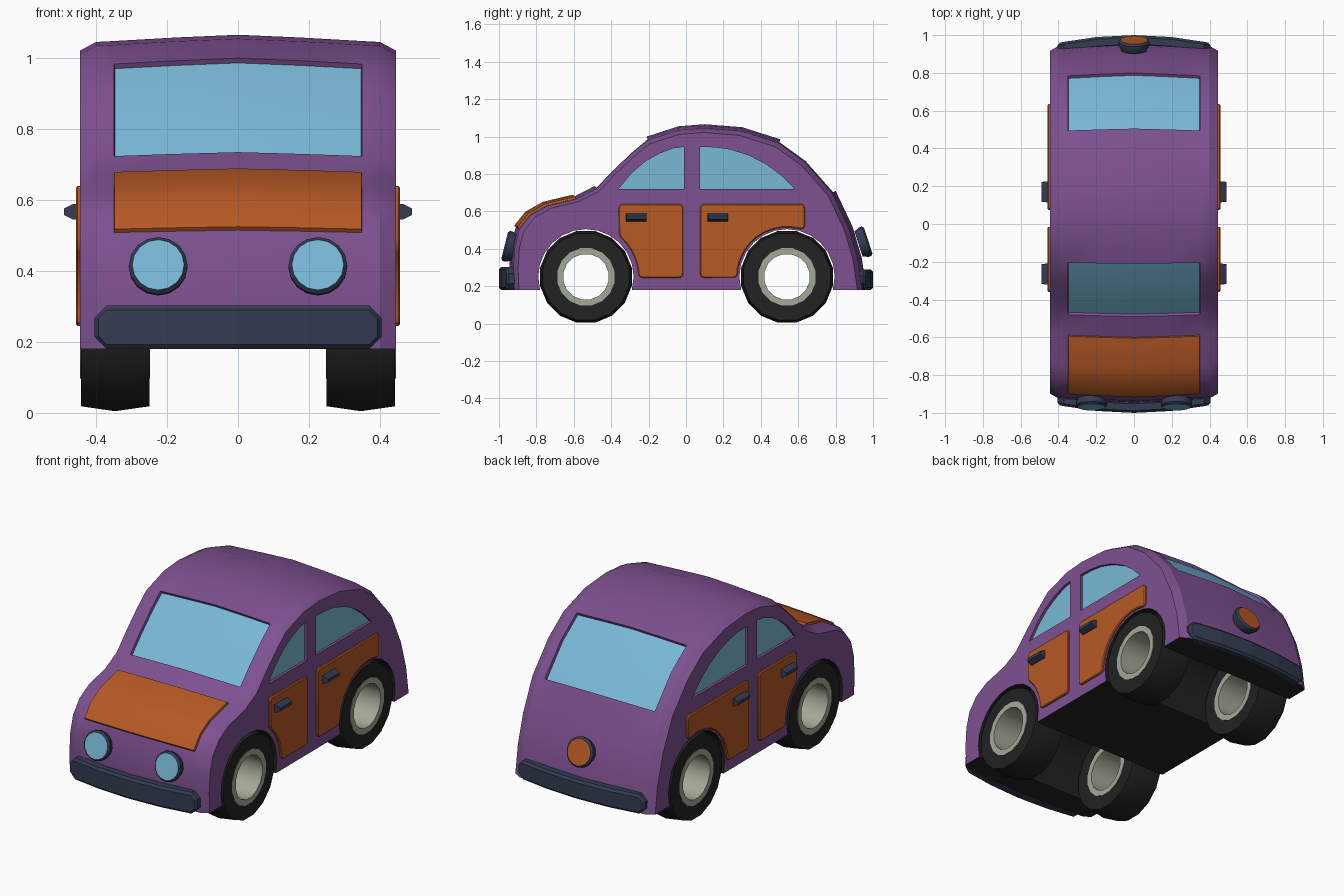
import bpy, bmesh
from math import cos, sin, pi, radians, hypot, sqrt
from mathutils import Matrix

if "Cube" in bpy.data.objects:
    bpy.data.objects.remove(bpy.data.objects["Cube"])


def material(name, rgb):
    m = bpy.data.materials.new(name)
    m.use_nodes = True
    m.diffuse_color = (*rgb, 1)
    m.node_tree.nodes["Principled BSDF"].inputs["Base Color"].default_value = (*rgb, 1)
    return m


PURPLE = material("purple paint", (0.21, 0.082, 0.285))
ORANGE = material("orange paint", (0.47, 0.1, 0.018))
GLASS = material("light blue glass", (0.19, 0.48, 0.68))
NAVY = material("dark navy trim", (0.034, 0.045, 0.084))
BLACK = material("black rubber", (0.016, 0.016, 0.016))
HUB = material("pale grey hub", (0.36, 0.40, 0.31))


def loft_mesh(loops, closed=False):
    """Skin a row of equal point loops; cap the ends or join them in a ring."""
    bm = bmesh.new()
    rows = [[bm.verts.new(p) for p in loop] for loop in loops]
    n = len(rows[0])
    pairs = list(zip(rows, rows[1:])) + ([(rows[-1], rows[0])] if closed else [])
    for a, b in pairs:
        for j in range(n):
            k = (j + 1) % n
            bm.faces.new((a[j], a[k], b[k], b[j]))
    if not closed:
        bm.faces.new(rows[0])
        bm.faces.new(rows[-1])
    bmesh.ops.recalc_face_normals(bm, faces=bm.faces)
    return bm


def finish(bm, name, mats, bevel=0):
    me = bpy.data.meshes.new(name)
    bm.to_mesh(me)
    bm.free()
    ob = bpy.data.objects.new(name, me)
    bpy.context.collection.objects.link(ob)
    for m in mats:
        me.materials.append(m)
    if bevel:
        mod = ob.modifiers.new("edge", "BEVEL")
        mod.width, mod.segments = bevel, 1
        mod.limit_method, mod.angle_limit = "ANGLE", radians(50)
    return ob


def smooth(ob):
    bpy.ops.object.select_all(action="DESELECT")
    ob.select_set(True)
    bpy.context.view_layer.objects.active = ob
    bpy.ops.object.shade_smooth_by_angle(angle=radians(25))


def prism(outline, x0, x1):
    return loft_mesh([[(x, y, z) for y, z in outline] for x in (x0, x1)])


def arc(cy, cz, r, a0, a1, n):
    angles = [radians(a0 + (a1 - a0) * i / n) for i in range(n + 1)]
    return [(cy + r * cos(a), cz + r * sin(a)) for a in angles]


# Body: side profile lofted across the width, wheel arches in its underside
AXLES = (-0.535, 0.54)
AXLE_Z, FLOOR, ARCH = 0.25, 0.18, 0.255
profile = [(-0.94, 0.18), (-0.945, 0.30), (-0.937, 0.42), (-0.91, 0.515), (-0.85, 0.59),
           (-0.76, 0.64), (-0.60, 0.678), (-0.49, 0.735), (-0.40, 0.83), (-0.30, 0.925),
           (-0.21, 1.0), (-0.04, 1.055), (0.10, 1.066), (0.30, 1.05), (0.505, 0.985),
           (0.65, 0.88), (0.80, 0.71), (0.89, 0.52), (0.94, 0.35), (0.965, 0.18)]
dip = -14.5
underside = []
for y in reversed(AXLES):
    half = sqrt(ARCH ** 2 - (AXLE_Z - FLOOR) ** 2)
    curve = arc(y, AXLE_Z, ARCH, dip, 180 - dip, 14)
    curve[0], curve[-1] = (y + half, FLOOR), (y - half, FLOOR)
    underside += curve
sections = [(0.445, 0.95), (0.40, 0.977), (0.35, 0.98), (0.18, 0.991)]
sections = [(-x, s) for x, s in sections] + [(0, 1)] + sections[::-1]
body_bm = loft_mesh([[(x, y * s, FLOOR + (z - FLOOR) * s) for y, z in profile]
                     + [(x, y, z) for y, z in underside] for x, s in sections])

hood, glass = [], ([], [])
for f in body_bm.faces:
    c = f.calc_center_median()
    if abs(f.normal.x) > 0.9:
        continue
    if c.z < FLOOR + 0.01 or min(hypot(c.y - y, c.z - AXLE_Z) for y in AXLES) < ARCH + 0.003:
        f.material_index = 3
    elif abs(c.x) < 0.35:
        if c.z > 0.5 and c.y < -0.59:
            hood.append(f)
        elif -0.5 < c.y < -0.2:
            glass[0].append(f)
        elif 0.5 < c.y < 0.8:
            glass[1].append(f)
# Raised hood panel, sunken front and rear windows
for faces, depth, index in ((hood, 0.012, 1), (glass[0], -0.015, 2), (glass[1], -0.015, 2)):
    rim = bmesh.ops.inset_region(body_bm, faces=faces, thickness=0.003, depth=depth,
                                 use_even_offset=True, use_boundary=True)["faces"]
    for f in faces + (rim if index == 1 else []):
        f.material_index = index
body = finish(body_bm, "body", [PURPLE, ORANGE, GLASS, BLACK])

# Side windows sunk into the body
front_window = [(-0.36, 0.72), (-0.01, 0.72), (-0.01, 0.945), (-0.07, 0.937), (-0.14, 0.91),
                (-0.22, 0.865), (-0.29, 0.805)]
rear_window = [(0.075, 0.72), (0.58, 0.72), (0.51, 0.79), (0.43, 0.85), (0.34, 0.897),
               (0.24, 0.93), (0.16, 0.942), (0.075, 0.945)]
bpy.context.view_layer.objects.active = body
for side in (-1, 1):
    for outline in (front_window, rear_window):
        cutter = finish(prism(outline, side * 0.43, side * 0.6), "window_cutter", [])
        cutter.hide_render = True
        mod = body.modifiers.new("window", "BOOLEAN")
        mod.operation, mod.solver, mod.object = "DIFFERENCE", "EXACT", cutter
        bpy.ops.object.modifier_apply(modifier=mod.name)
        bpy.data.objects.remove(cutter)
for p in body.data.polygons:
    if abs(p.normal.x) > 0.9 and 0.42 < abs(p.center.x) < 0.44:
        p.material_index = 2
smooth(body)

# Doors, curved around the wheels, with tapered handles
front_door = [(-0.015, 0.245), (-0.015, 0.64), (-0.36, 0.64)] \
    + arc(AXLES[0], AXLE_Z, 0.28, 51, -1, 7)
rear_door = [(0.635, 0.64), (0.075, 0.64), (0.075, 0.245)] \
    + arc(AXLES[1], AXLE_Z, 0.265, 181, 75, 10) + [(0.635, 0.502)]
for side, tag in ((-1, "right"), (1, "left")):
    for name, outline, hy in (("front", front_door, -0.265), ("rear", rear_door, 0.17)):
        bm = prism(outline, side * 0.44, side * 0.457)
        corners = [e for e in bm.edges if abs(e.verts[0].co.x - e.verts[1].co.x) > 0.01
                   and e.calc_face_angle() > radians(35)]
        bmesh.ops.bevel(bm, geom=corners, offset=0.022, segments=3, profile=0.5,
                        affect="EDGES")
        smooth(finish(bm, f"{tag}_{name}_door", [ORANGE], 0.005))
        loops = []
        for x, w, h in ((0.45, 0.055, 0.022), (0.465, 0.055, 0.022), (0.491, 0.053, 0.009)):
            loops.append([(side * x, hy + a * w, 0.567 + b * h)
                          for a, b in ((-1, -1), (1, -1), (1, 1), (-1, 1))])
        finish(loft_mesh(loops), f"{tag}_{name}_door_handle", [NAVY])


# Wheels: crowned tyres around open tubular hubs
def ring(name, section, y, mat, count=16):
    loops = []
    for i in range(count):
        a = 2 * pi * (i + 0.5) / count
        loops.append([(x, y + r * cos(a), AXLE_Z + r * sin(a)) for x, r in section])
    smooth(finish(loft_mesh(loops, closed=True), name, [mat]))


for side, tag in ((-1, "right"), (1, "left")):
    for y, name in zip(AXLES, ("front", "rear")):
        tyre = [(0.25, 0.15), (0.25, 0.236), (0.347, 0.25), (0.443, 0.236), (0.443, 0.15)]
        hub = [(0.248, 0.123), (0.248, 0.156), (0.445, 0.156), (0.445, 0.123)]
        ring(f"{tag}_{name}_tyre", [(side * x, r) for x, r in tyre], y, BLACK)
        ring(f"{tag}_{name}_hub", [(side * x, r) for x, r in hub], y, HUB)

# Bowed bumpers with clipped ends
for sign, name, top in ((-1, "front", 0.303), (1, "rear", 0.29)):
    loops = []
    for x in (-0.405, -0.37, -0.2, 0, 0.2, 0.37, 0.405):
        clip = 0.035 if abs(x) > 0.4 else 0
        out = 1.0 - 0.26 * x * x
        lo, hi = FLOOR + clip, top - clip
        loops.append([(x, sign * d, z) for d, z in
                      ((out - 0.06, lo), (out, lo), (out, hi), (out - 0.06, hi))])
    finish(loft_mesh(loops), f"{name}_bumper", [NAVY], 0.012)


# Round lights: navy rim with a coloured lens on the front cap
def light(name, x, y, z, lens, sign, tilt):
    loops = []
    for d, r in ((-0.045, 0.07), (-0.015, 0.083), (0, 0.083), (0.01, 0.073)):
        loops.append([(r * cos(2 * pi * i / 16), sign * d, r * sin(2 * pi * i / 16))
                      for i in range(16)])
    bm = loft_mesh(loops)
    for f in bm.faces:
        if f.normal.y * sign > 0.99:
            f.material_index = 1
    bm.transform(Matrix.Translation((x, y, z)) @ Matrix.Rotation(sign * radians(tilt), 4, "X"))
    smooth(finish(bm, name, [NAVY, lens]))


light("right_headlight", -0.225, -0.96, 0.415, GLASS, -1, 14)
light("left_headlight", 0.225, -0.96, 0.415, GLASS, -1, 14)
light("rear_light", 0, 0.965, 0.44, ORANGE, 1, 18)
